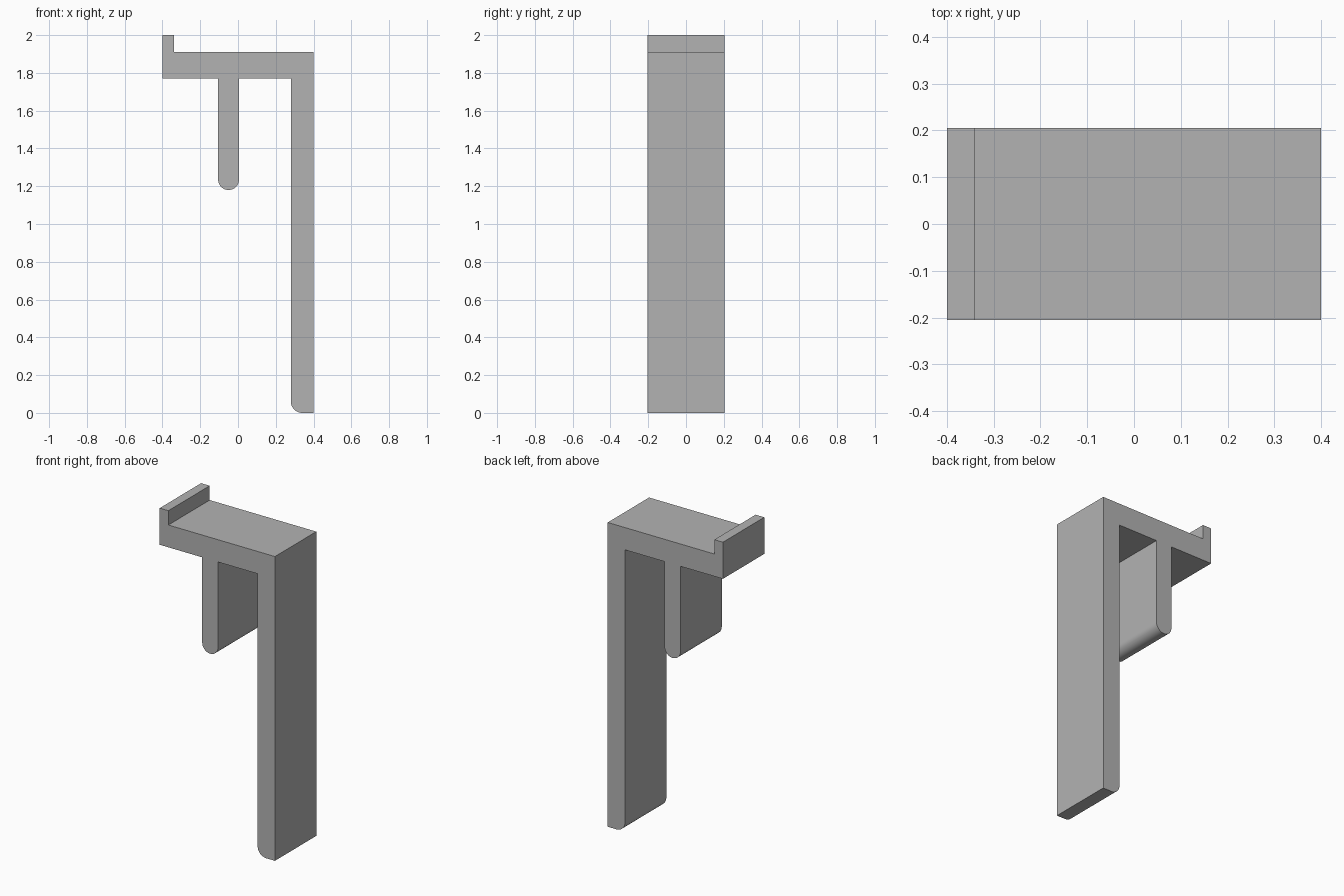
import bpy, bmesh, math

cube = bpy.data.objects.get("Cube")
if cube:
    bpy.data.objects.remove(cube, do_unlink=True)

HALF_DEPTH = 0.205

grey = bpy.data.materials.new("plain grey")
grey.use_nodes = True
colour = (0.45, 0.45, 0.45, 1)
grey.diffuse_color = colour
grey.node_tree.nodes["Principled BSDF"].inputs["Base Color"].default_value = colour


def arc(cx, cz, r, start, end, steps):
    """Points along a circular arc, angles in degrees."""
    angles = [math.radians(start + (end - start) * i / steps) for i in range(steps + 1)]
    return [(cx + r * math.cos(a), cz + r * math.sin(a)) for a in angles]


# Side profile: lip, shelf, rounded tongue and long leg, counter-clockwise
profile = [(-0.4, 2), (-0.4, 1.77)]
profile += [(-0.105, 1.77)] + arc(-0.05, 1.235, 0.055, 180, 360, 24) + [(0.005, 1.77)]
profile += [(0.28, 1.77)] + arc(0.34, 0.06, 0.06, 180, 270, 12)
profile += [(0.4, 0), (0.4, 1.91), (-0.34, 1.91), (-0.34, 2)]

# Extrude the profile from front to back
bm = bmesh.new()
front = bm.faces.new([bm.verts.new((x, -HALF_DEPTH, z)) for x, z in profile])
extruded = bmesh.ops.extrude_face_region(bm, geom=[front], use_keep_orig=True)
back = [v for v in extruded["geom"] if isinstance(v, bmesh.types.BMVert)]
bmesh.ops.translate(bm, verts=back, vec=(0, 2 * HALF_DEPTH, 0))
bmesh.ops.recalc_face_normals(bm, faces=bm.faces)

mesh = bpy.data.meshes.new("hook_bracket")
bm.to_mesh(mesh)
bm.free()
mesh.materials.append(grey)
bracket = bpy.data.objects.new("hook_bracket", mesh)
bpy.context.collection.objects.link(bracket)

# Smooth the rounded ends, keep the edges sharp
bpy.ops.object.select_all(action="DESELECT")
bracket.select_set(True)
bpy.context.view_layer.objects.active = bracket
bpy.ops.object.shade_smooth_by_angle(angle=math.radians(30))
